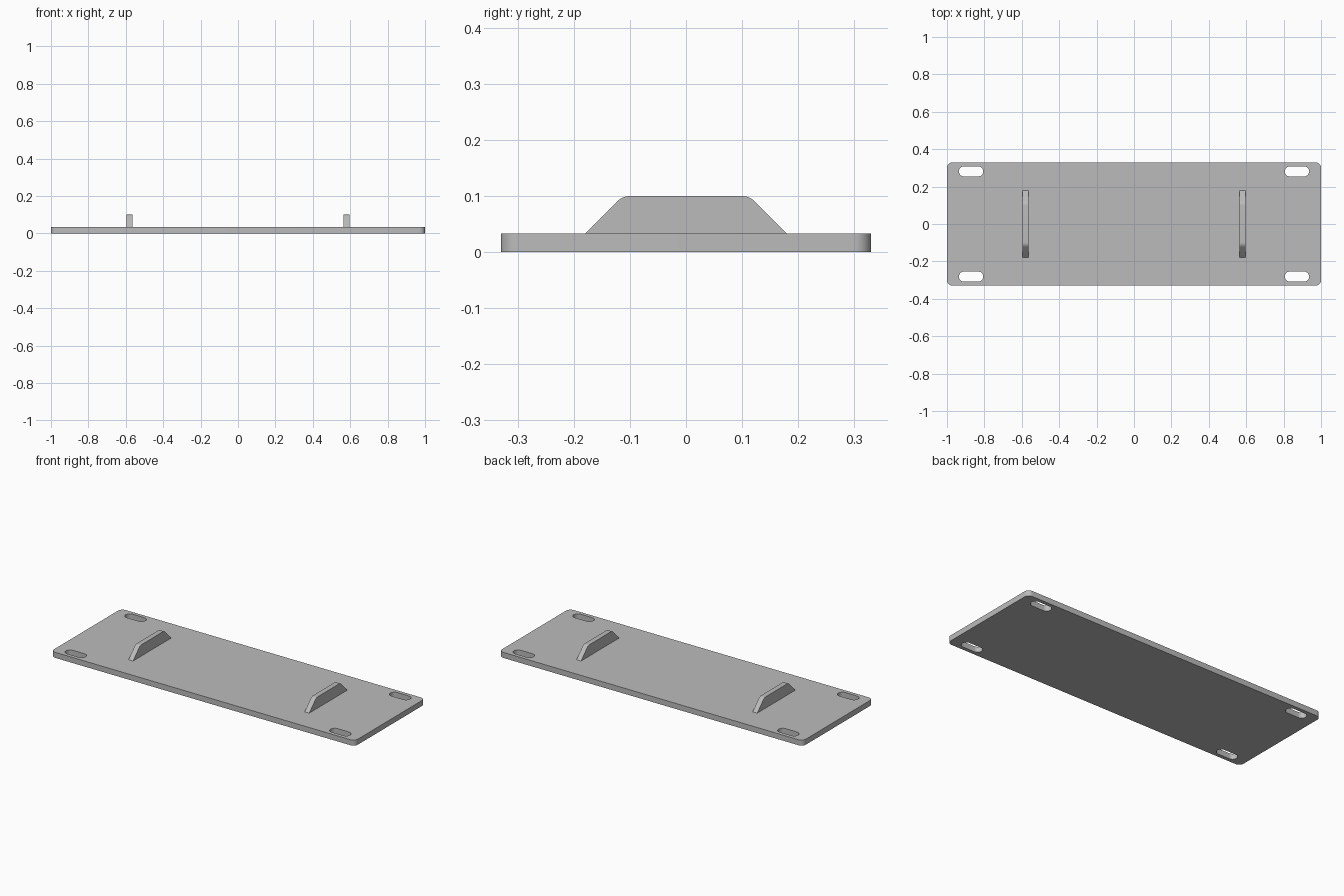
import bpy, bmesh, math
from mathutils import Vector

cube = bpy.data.objects.get("Cube")
if cube:
    bpy.data.objects.remove(cube, do_unlink=True)

THICK = 0.033

grey = bpy.data.materials.new("plain_grey")
grey.use_nodes = True
colour = (0.5, 0.5, 0.5, 1)
grey.diffuse_color = colour
grey.node_tree.nodes["Principled BSDF"].inputs["Base Color"].default_value = colour


def rounded_rect(cx, cy, hx, hy, r, steps=10):
    """Outline of a rectangle with round corners; a slot when r equals hy."""
    pts = []
    for i, (sx, sy) in enumerate([(1, 1), (-1, 1), (-1, -1), (1, -1)]):
        for k in range(steps + 1):
            a = math.pi / 2 * (i + k / steps)
            pts.append((cx + sx * (hx - r) + r * math.cos(a),
                        cy + sy * (hy - r) + r * math.sin(a), 0))
    return pts


def extruded(name, loops, direction):
    """Fill the outer loop, leaving the other loops as holes, and extrude."""
    bm = bmesh.new()
    edges = []
    for pts in loops:
        vs = [bm.verts.new(p) for p in pts]
        edges += [bm.edges.new((a, b)) for a, b in zip(vs, vs[1:] + vs[:1])]
    bmesh.ops.remove_doubles(bm, verts=bm.verts, dist=1e-6)
    bmesh.ops.triangle_fill(bm, use_beauty=True, edges=bm.edges[:])
    out = bmesh.ops.extrude_face_region(bm, geom=bm.faces[:], use_keep_orig=True)
    moved = [g for g in out["geom"] if isinstance(g, bmesh.types.BMVert)]
    bmesh.ops.translate(bm, verts=moved, vec=Vector(direction))
    bmesh.ops.recalc_face_normals(bm, faces=bm.faces[:])
    mesh = bpy.data.meshes.new(name)
    bm.to_mesh(mesh)
    bm.free()
    mesh.materials.append(grey)
    obj = bpy.data.objects.new(name, mesh)
    bpy.context.collection.objects.link(obj)
    bpy.ops.object.select_all(action='DESELECT')
    obj.select_set(True)
    bpy.context.view_layer.objects.active = obj
    bpy.ops.object.shade_smooth_by_angle(angle=math.radians(30))
    return obj


# Base plate with a mounting slot at each corner
slots = [rounded_rect(sx * 0.871, sy * 0.281, 0.065, 0.027, 0.027)
         for sx in (-1, 1) for sy in (-1, 1)]
extruded("base_plate", [rounded_rect(0, 0, 1, 0.33, 0.03)] + slots, (0, 0, THICK))

# Upright ribs: trapezoids with rounded top corners
RADIUS, TOP = 0.034, 0.1
flat = 0.113 - RADIUS * math.tan(math.pi / 8)
arc = [(flat + RADIUS * math.sin(a), TOP - RADIUS + RADIUS * math.cos(a))
       for a in (math.pi / 4 * k / 6 for k in range(7))]
half = arc + [(0.18, THICK)]
profile = half + [(-y, z) for y, z in reversed(half)]
for name, x in (("left_rib", 0.58), ("right_rib", -0.58)):
    extruded(name, [[(x - 0.015, y, z) for y, z in profile]], (0.03, 0, 0))
